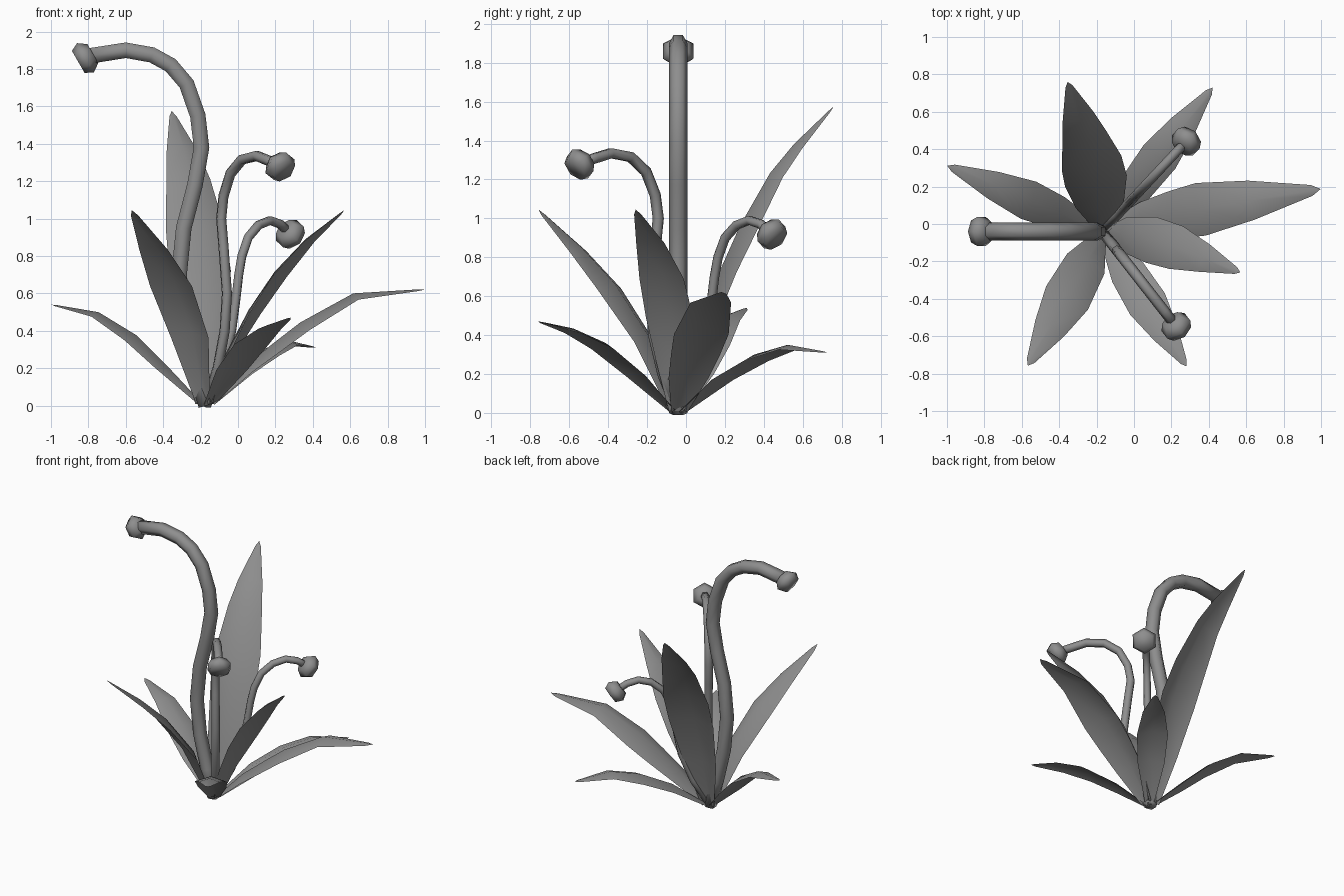
import bpy, bmesh, math
from mathutils import Vector

if "Cube" in bpy.data.objects:
    bpy.data.objects.remove(bpy.data.objects["Cube"])

BASE = Vector((-0.17, -0.04, 0))
UP = Vector((0, 0, 1))

# One dark grey for the whole plant
GREY = bpy.data.materials.new("dark_grey")
GREY.diffuse_color = (0.27, 0.27, 0.27, 1)
GREY.use_nodes = True
GREY.node_tree.nodes["Principled BSDF"].inputs["Base Color"].default_value = GREY.diffuse_color


def frame(azimuth):
    a = math.radians(azimuth)
    return Vector((math.cos(a), math.sin(a), 0)), Vector((-math.sin(a), math.cos(a), 0))


def tangent(pts, i):
    return (pts[min(i + 1, len(pts) - 1)] - pts[max(i - 1, 0)]).normalized()


def loft(name, rows, closed):
    """Skin successive rows of points into one smooth mesh object."""
    bm = bmesh.new()
    vr = [[bm.verts.new(p) for p in row] for row in rows]
    n = len(rows[0])
    for a, b in zip(vr, vr[1:]):
        for j in range(n if closed else n - 1):
            k = (j + 1) % n
            bm.faces.new((a[j], a[k], b[k], b[j]))
    if closed:
        bm.faces.new(vr[0][::-1])
        bm.faces.new(vr[-1])
        bmesh.ops.recalc_face_normals(bm, faces=bm.faces)
    else:
        bmesh.ops.remove_doubles(bm, verts=bm.verts, dist=0.0005)
    for f in bm.faces:
        f.smooth = True
    me = bpy.data.meshes.new(name)
    bm.to_mesh(me)
    bm.free()
    me.materials.append(GREY)
    ob = bpy.data.objects.new(name, me)
    bpy.context.collection.objects.link(ob)
    return ob


# Leaf width along its length (fraction of length, fraction of full width)
WIDTH = [(0, 0.3), (0.2, 0.74), (0.45, 1), (0.6, 0.93), (0.8, 0.59), (0.96, 0.22), (1, 0)]


def width_at(s):
    for (s0, w0), (s1, w1) in zip(WIDTH, WIDTH[1:]):
        if s <= s1:
            return w0 + (w1 - w0) * (s - s0) / (s1 - s0)
    return 0


def leaf(name, azimuth, width, bow, profile):
    out, across = frame(azimuth)
    pts = [BASE + out * d + UP * z for d, z in [(0.03, 0.01)] + profile]
    pts.insert(-1, pts[-2].lerp(pts[-1], 0.87))
    lens = [0]
    for a, b in zip(pts, pts[1:]):
        lens.append(lens[-1] + (b - a).length)
    fr = [x / lens[-1] for x in lens]
    pts = [p + across * bow * math.sin(math.pi * s) for p, s in zip(pts, fr)]
    rows = []
    for i, (p, s) in enumerate(zip(pts, fr)):
        h = 0 if i == len(pts) - 1 else width * width_at(s) / 2
        t = tangent(pts, i)
        side = UP.cross(t).normalized()
        up = t.cross(side)
        # Roof-like section: raised midrib, drooping edges
        rows.append([p + side * h - up * 0.13 * h, p + up * 0.2 * h, p - side * h - up * 0.13 * h])
    loft(name, rows, False)


# Leaves: azimuth, width, sideways bow, (distance out, height) points
LEAVES = [
    (157, 0.22, 0, [(0.25, 0.21), (0.42, 0.36), (0.63, 0.485), (0.90, 0.54)]),
    (103, 0.345, -0.028, [(0.12, 0.36), (0.25, 0.73), (0.35, 0.95), (0.50, 1.22), (0.62, 1.37), (0.82, 1.575)]),
    (52.5, 0.22, 0, [(0.28, 0.18), (0.50, 0.28), (0.71, 0.335), (0.97, 0.31)]),
    (11, 0.29, 0.016, [(0.22, 0.19), (0.38, 0.31), (0.53, 0.42), (0.81, 0.58), (1.19, 0.62)]),
    (-16.5, 0.26, 0.032, [(0.11, 0.25), (0.25, 0.50), (0.39, 0.70), (0.56, 0.88), (0.77, 1.045)]),
    (-58, 0.23, 0, [(0.25, 0.20), (0.45, 0.34), (0.64, 0.42), (0.85, 0.47)]),
    (-119, 0.27, 0.008, [(0.18, 0.37), (0.39, 0.65), (0.58, 0.84), (0.82, 1.045)]),
]
for i, args in enumerate(LEAVES):
    leaf(f"leaf_{i + 1}", *args)


def ring(center, u, v, r, n=6):
    return [center + (u * math.cos(2 * math.pi * j / n) + v * math.sin(2 * math.pi * j / n)) * r
            for j in range(n)]


def stalk(i, azimuth, radius, path, bud, tilt):
    # Curved six-sided stem
    out, side = frame(azimuth)
    pts = [BASE + out * d + UP * z for d, z in path]
    loft(f"stem_{i}", [ring(p, side, tangent(pts, k).cross(side), radius)
                       for k, p in enumerate(pts)], True)
    # Hexagonal flower bud, facing outward and down
    t = math.radians(tilt)
    axis = out * math.cos(t) - UP * math.sin(t)
    c = BASE + out * bud[0] + UP * bud[1]
    up = axis.cross(side)
    loft(f"bud_{i}", [ring(c + axis * a, up, side, r)
                      for a, r in ((-0.045, 0.058), (0.0, 0.09), (0.045, 0.068))], True)


stalk(1, 180, 0.048,
      [(0, 0), (0.06, 0.2), (0.12, 0.45), (0.145, 0.7), (0.12, 0.95), (0.06, 1.18), (0.025, 1.38),
       (0.045, 1.55), (0.105, 1.72), (0.19, 1.82), (0.29, 1.875), (0.43, 1.90), (0.62, 1.87)],
      (0.645, 1.86), 30)
stalk(2, -52, 0.029,
      [(0, 0), (0.10, 0.2), (0.16, 0.4), (0.18, 0.6), (0.15, 0.85), (0.13, 1.0), (0.15, 1.12),
       (0.21, 1.24), (0.31, 1.315), (0.44, 1.335), (0.54, 1.31), (0.62, 1.29)],
      (0.64, 1.28), 35)
stalk(3, 47, 0.025,
      [(0, 0), (0.12, 0.2), (0.2, 0.4), (0.235, 0.58), (0.255, 0.7), (0.28, 0.8), (0.33, 0.9),
       (0.41, 0.965), (0.50, 0.99), (0.58, 0.97), (0.65, 0.925)],
      (0.655, 0.92), 35)
